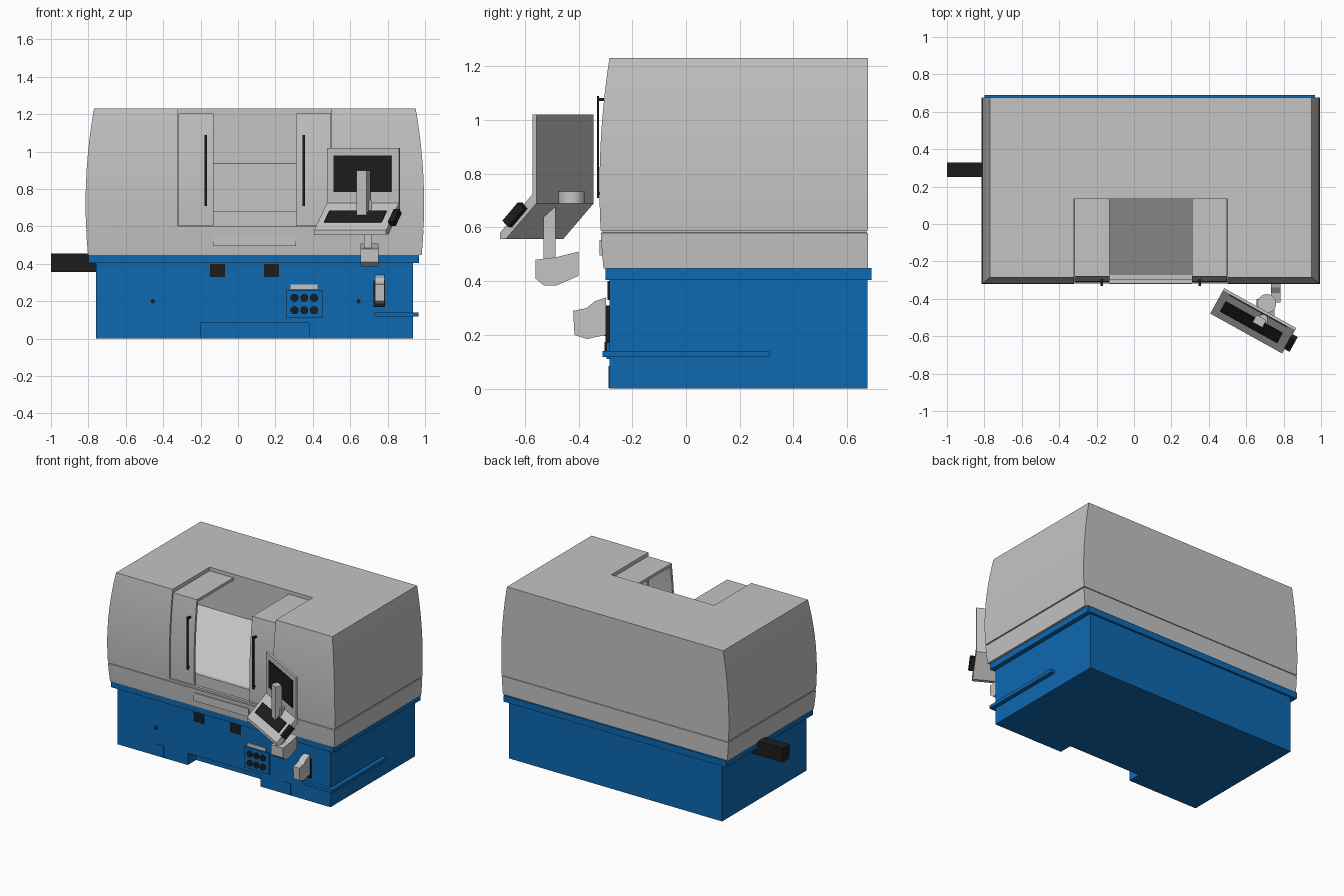
import bpy, bmesh, math
from mathutils import Matrix, Vector

old = bpy.data.objects.get("Cube")
if old:
    bpy.data.objects.remove(old)


def material(name, r, g, b):
    m = bpy.data.materials.new(name)
    m.use_nodes = True
    m.diffuse_color = (r, g, b, 1)
    bsdf = next(n for n in m.node_tree.nodes if n.type == 'BSDF_PRINCIPLED')
    bsdf.inputs["Base Color"].default_value = (r, g, b, 1)
    return m


GREY = material("light grey", 0.55, 0.55, 0.55)
BLUE = material("machine blue", 0.004, 0.14, 0.44)
BLACK = material("black", 0.012, 0.012, 0.012)


def finish(name, bm, mat, matrix=None):
    bmesh.ops.recalc_face_normals(bm, faces=bm.faces)
    if matrix:
        bm.transform(matrix)
    me = bpy.data.meshes.new(name)
    bm.to_mesh(me)
    bm.free()
    ob = bpy.data.objects.new(name, me)
    bpy.context.collection.objects.link(ob)
    me.materials.append(mat)
    return ob


def prism(name, pts, x0, x1, mat, matrix=None):
    """Extrude a (y, z) outline along x."""
    bm = bmesh.new()
    f = bm.faces.new([bm.verts.new((x0, y, z)) for y, z in pts])
    ext = bmesh.ops.extrude_face_region(bm, geom=[f])
    verts = [g for g in ext["geom"] if isinstance(g, bmesh.types.BMVert)]
    bmesh.ops.translate(bm, verts=verts, vec=(x1 - x0, 0, 0))
    return finish(name, bm, mat, matrix)


def box(name, x, y, z, mat, matrix=None):
    return prism(name, [(y[0], z[0]), (y[1], z[0]), (y[1], z[1]), (y[0], z[1])],
                 x[0], x[1], mat, matrix)


def cylinder(name, centre, r, h, mat, axis='Z'):
    bm = bmesh.new()
    bmesh.ops.create_cone(bm, cap_ends=True, segments=24, radius1=r, radius2=r, depth=h)
    rot = Matrix.Rotation(math.pi / 2, 4, 'X') if axis == 'Y' else Matrix()
    ob = finish(name, bm, mat, Matrix.Translation(centre) @ rot)
    smooth(ob)
    return ob


def smooth(ob):
    bpy.ops.object.select_all(action='DESELECT')
    ob.select_set(True)
    bpy.context.view_layer.objects.active = ob
    bpy.ops.object.shade_smooth_by_angle(angle=math.radians(25))


def cut(ob, cutter):
    cutter.hide_render = True
    cutter.hide_set(True)
    mod = ob.modifiers.new("cut", 'BOOLEAN')
    mod.operation = 'DIFFERENCE'
    mod.solver = 'EXACT'
    mod.object = cutter


def bake(ob):
    """Apply the cuts and remove their cutters."""
    dg = bpy.context.evaluated_depsgraph_get()
    me = bpy.data.meshes.new_from_object(ob.evaluated_get(dg))
    cutters = [m.object for m in ob.modifiers if m.type == 'BOOLEAN']
    ob.modifiers.clear()
    ob.data = me
    me.materials.clear()
    me.materials.append(GREY if ob.name == "housing" else BLUE)
    for c in cutters:
        bpy.data.objects.remove(c)


def front_y(z):
    return -0.322 + 0.037 * ((z - 0.75) / 0.48) ** 2


def side_in(z):
    return 0.045 * ((z - 0.72) / 0.51) ** 2


# Base, with the floor recess at the front
base = box("base", (-0.76, 0.935), (-0.285, 0.675), (0, 0.41), BLUE)
cut(base, box("base_cutter", (-0.2, 0.38), (-0.4, -0.19), (-0.1, 0.085), BLUE))
bake(base)
box("base_rim", (-0.8, 0.967), (-0.3, 0.69), (0.405, 0.45), BLUE)
for x0, x1 in ((-0.445, -0.39), (0.555, 0.62)):
    box("base_foot_plate", (x0, x1), (-0.289, -0.28), (0.002, 0.085), BLUE)
box("side_rail", (0.93, 0.965), (-0.31, 0.31), (0.118, 0.14), BLUE)
box("front_rail", (0.73, 0.965), (-0.31, -0.28), (0.118, 0.14), BLUE)

# Bulging housing, lofted with a groove above its lower band
bm = bmesh.new()
levels = [(0.448, 0), (0.52, 0), (0.58, 0), (0.581, 0.006), (0.588, 0.006), (0.589, 0)]
levels += [(0.589 + 0.641 * i / 10, 0) for i in range(1, 11)]
rings = []
for z, g in levels:
    s, f = side_in(z) + g, front_y(z) + g
    corners = [(-0.815 + s, f), (0.995 - s, f), (0.995 - s, 0.677 - g), (-0.815 + s, 0.677 - g)]
    rings.append([bm.verts.new((x, y, z)) for x, y in corners])
for a, b in zip(rings, rings[1:]):
    for i in range(4):
        j = (i + 1) % 4
        bm.faces.new((a[i], a[j], b[j], b[i]))
bm.faces.new(rings[0])
bm.faces.new(rings[-1])
housing = finish("housing", bm, GREY)

# Work chamber with a sloping floor, and the opening in front and roof
cut(housing, prism("chamber_cutter", [(-0.272, 0.676), (0.137, 0.936), (0.137, 1.2),
                                      (-0.272, 1.2)], -0.5, 0.68, GREY))
cut(housing, prism("opening_cutter", [(-0.6, 0.6), (-0.298, 0.6), (-0.298, 0.68), (-0.27, 0.68),
                                      (0.135, 0.94), (0.135, 1.4), (-0.6, 1.4)],
                   -0.32, 0.5, GREY))
bake(housing)
smooth(housing)

# Sliding doors: curved front sheet with a roof flap, and a handle each
MID = 0.09
zs = [0.603 + 0.602 * i / 10 for i in range(11)]
outer = [(front_y(z) + 0.008, z) for z in zs] + [(0.133, 1.205)]
inner = [(0.133, 1.185)] + [(front_y(z) + 0.025, min(z, 1.185)) for z in reversed(zs)]
for side, label in ((-1, "right"), (1, "left")):
    a, b = sorted((MID + side * 0.22, MID + side * 0.408))
    smooth(prism(label + "_door", outer + inner, a, b, GREY))
    h = MID + side * 0.262
    box(label + "_door_handle", (h - 0.007, h + 0.007), (-0.332, -0.324), (0.71, 1.09), BLACK)
    for z in (0.72, 1.07):
        box(label + "_handle_mount", (h - 0.006, h + 0.006), (-0.328, -0.28), (z, z + 0.012), BLACK)

# Cover plate on the lower band
box("lower_cover", (-0.13, 0.31), (front_y(0.52) - 0.008, -0.29), (0.495, 0.553), GREY)

# Chip conveyor end on the right side
box("conveyor", (-1.0, -0.74), (0.25, 0.33), (0.357, 0.455), BLACK)

# Sockets, leveling holes and switch panel on the base front
for x in (-0.11, 0.18):
    box("vent", (x - 0.04, x + 0.04), (-0.292, -0.28), (0.33, 0.4), BLACK)
for x in (-0.455, 0.645):
    cylinder("leveling_hole_rim", (x, -0.285, 0.2), 0.018, 0.006, BLUE, 'Y')
    cylinder("leveling_hole", (x, -0.287, 0.2), 0.011, 0.006, BLACK, 'Y')
box("switch_panel", (0.258, 0.455), (-0.295, -0.28), (0.11, 0.26), BLUE)
for x in (0.302, 0.354, 0.406):
    for z in (0.152, 0.218):
        cylinder("switch_knob", (x, -0.298, z), 0.021, 0.012, BLACK, 'Y')
box("switch_label", (0.28, 0.425), (-0.292, -0.28), (0.266, 0.29), GREY)

# Plug and socket near the left corner
box("plug_plate", (0.725, 0.785), (-0.3, -0.28), (0.17, 0.31), BLACK)
prism("plug", [(-0.297, 0.2), (-0.297, 0.34), (-0.34, 0.325), (-0.37, 0.3), (-0.42, 0.29),
               (-0.415, 0.2), (-0.37, 0.185)], 0.732, 0.782, GREY)

# Control pendant, turned towards the operator
P = Matrix.Translation((0.675, -0.45, 0)) @ Matrix.Rotation(math.radians(-29), 4, 'Z')
box("screen_panel", (-0.22, 0.22), (-0.016, 0), (0.69, 1.02), GREY, P)
box("screen", (-0.175, 0.175), (-0.021, -0.012), (0.785, 0.98), BLACK, P)
prism("keyboard_tray", [(0, 0.725), (-0.016, 0.725), (-0.155, 0.58), (-0.155, 0.557),
                        (-0.13, 0.557), (0, 0.69)], -0.22, 0.22, GREY, P)
slope = math.atan2(0.145, 0.139)
K = P @ Matrix.Translation((0, -0.085, 0.653)) @ Matrix.Rotation(slope, 4, 'X')
box("keyboard", (-0.18, 0.17), (-0.045, 0.04), (-0.002, 0.006), BLACK, K)
box("side_keys", (0.215, 0.25), (-0.05, 0.045), (-0.022, 0.012), BLACK, K)
box("pendant_post", (0.0, 0.06), (-0.085, -0.04), (0.66, 0.9), GREY, P)

# Pendant support arm
cylinder("pendant_pivot", (0.71, -0.425, 0.712), 0.05, 0.045, GREY)
box("arm_column", (0.675, 0.715), (-0.53, -0.485), (0.46, 0.74), GREY)
prism("arm_elbow", [(-0.56, 0.48), (-0.56, 0.41), (-0.53, 0.385), (-0.48, 0.385), (-0.4, 0.42),
                    (-0.4, 0.51), (-0.44, 0.5), (-0.48, 0.49)], 0.655, 0.75, GREY)
